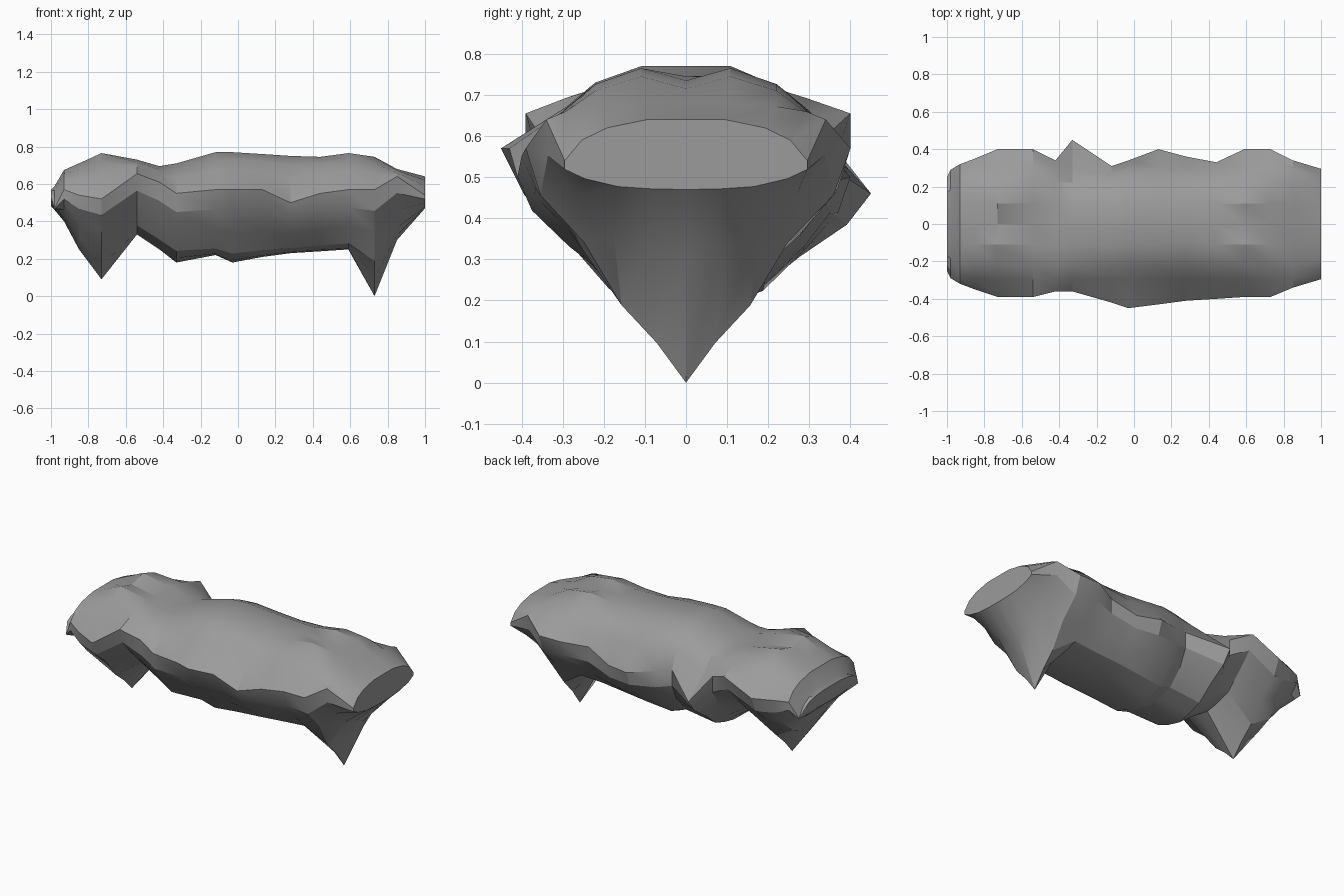
import bpy
import bmesh
import math

cube = bpy.data.objects.get("Cube")
if cube:
    bpy.data.objects.remove(cube, do_unlink=True)

# One grey stone material
stone = bpy.data.materials.new("stone grey")
stone.use_nodes = True
grey = (0.33, 0.33, 0.33, 1)
stone.diffuse_color = grey
stone.node_tree.nodes["Principled BSDF"].inputs["Base Color"].default_value = grey

# Stations along the rock:
# x, crest height, base height, spikiness, front width, front ridge, back width, back ridge
STATIONS = [
    (-1, .57, .48, 0, .25, .53, .25, .53),
    (-.98, .59, .46, 0, .29, .47, .29, .47),
    (-.93, .675, .4, 0, .32, .57, .32, .57),
    (-.85, .71, .25, .5, .35, .54, .35, .57),
    (-.73, .765, .09, 1, .39, .52, .4, .57),
    (-.54, .73, .33, .2, .39, .655, .4, .655),
    (-.42, .695, .25, .2, .36, .61, .34, .6),
    (-.33, .71, .18, .3, .36, .55, .45, .46),
    (-.12, .77, .22, 0, .42, .57, .31, .55),
    (-.03, .77, .18, .1, .45, .57, .34, .53),
    (.13, .76, .21, 0, .43, .57, .4, .5),
    (.28, .75, .23, 0, .41, .5, .36, .49),
    (.44, .745, .24, 0, .4, .55, .33, .55),
    (.59, .765, .25, 0, .39, .57, .4, .57),
    (.73, .745, 0, 1, .39, .57, .4, .57),
    (.85, .68, .3, .4, .34, .64, .34, .64),
    (1, .64, .47, 0, .295, .54, .295, .54),
]

# Half outlines from ridge to centre: (share of body width, share of height)
BODY_WIDTH = .34
UPPER = [(.86, .5), (.65, .8), (.32, 1)]
ROUND = [(1, .3), (.84, .62), (.56, .9), (.28, .98)]
SPIKE = [(.97, .2), (.73, .4), (.46, .67), (.21, .83)]


def blend(a, b, amount):
    return a + (b - a) * amount


def half_outline(side, width, ridge, crest, base, spikiness):
    """Points of one flank, listed from the crest down to the base."""
    body = min(BODY_WIDTH, width)
    points = [(side * body * w, blend(ridge, crest, t)) for w, t in reversed(UPPER)]
    points.append((side * width, ridge))
    for i, ((rw, rt), (sw, st)) in enumerate(zip(ROUND, SPIKE)):
        # The first point below a bulge still follows it
        reach = (body + width) / 2 if i == 0 else body
        share = blend(rw, sw, spikiness)
        drop = blend(rt, st, spikiness)
        points.append((side * reach * share, blend(ridge, base, drop)))
    return points


def ring(bm, station):
    """One closed cross-section of the rock, with a shallow groove near the ends."""
    x, crest, base, spikiness, front, front_ridge, back, back_ridge = station
    front_side = half_outline(-1, front, front_ridge, crest, base, spikiness)
    back_side = half_outline(1, back, back_ridge, crest, base, spikiness)
    groove = .03 if .5 < abs(x) < .8 else 0
    outline = [(0, crest - groove)] + front_side + [(0, base)] + back_side[::-1]
    return [bm.verts.new((x, y, z)) for y, z in outline]


# Rock body with its two downward spikes
bm = bmesh.new()
rings = [ring(bm, station) for station in STATIONS]
for left, right in zip(rings, rings[1:]):
    count = len(left)
    for i in range(count):
        j = (i + 1) % count
        bm.faces.new((left[i], left[j], right[j], right[i]))

# End faces
bm.faces.new(rings[0])
bm.faces.new(rings[-1])
bmesh.ops.recalc_face_normals(bm, faces=bm.faces)

mesh = bpy.data.meshes.new("rock_body")
bm.to_mesh(mesh)
bm.free()
mesh.materials.append(stone)
rock = bpy.data.objects.new("rock_body", mesh)
bpy.context.collection.objects.link(rock)

# Faceted stone with soft shallow facets
bpy.ops.object.select_all(action="DESELECT")
rock.select_set(True)
bpy.context.view_layer.objects.active = rock
bpy.ops.object.shade_smooth_by_angle(angle=math.radians(24))
